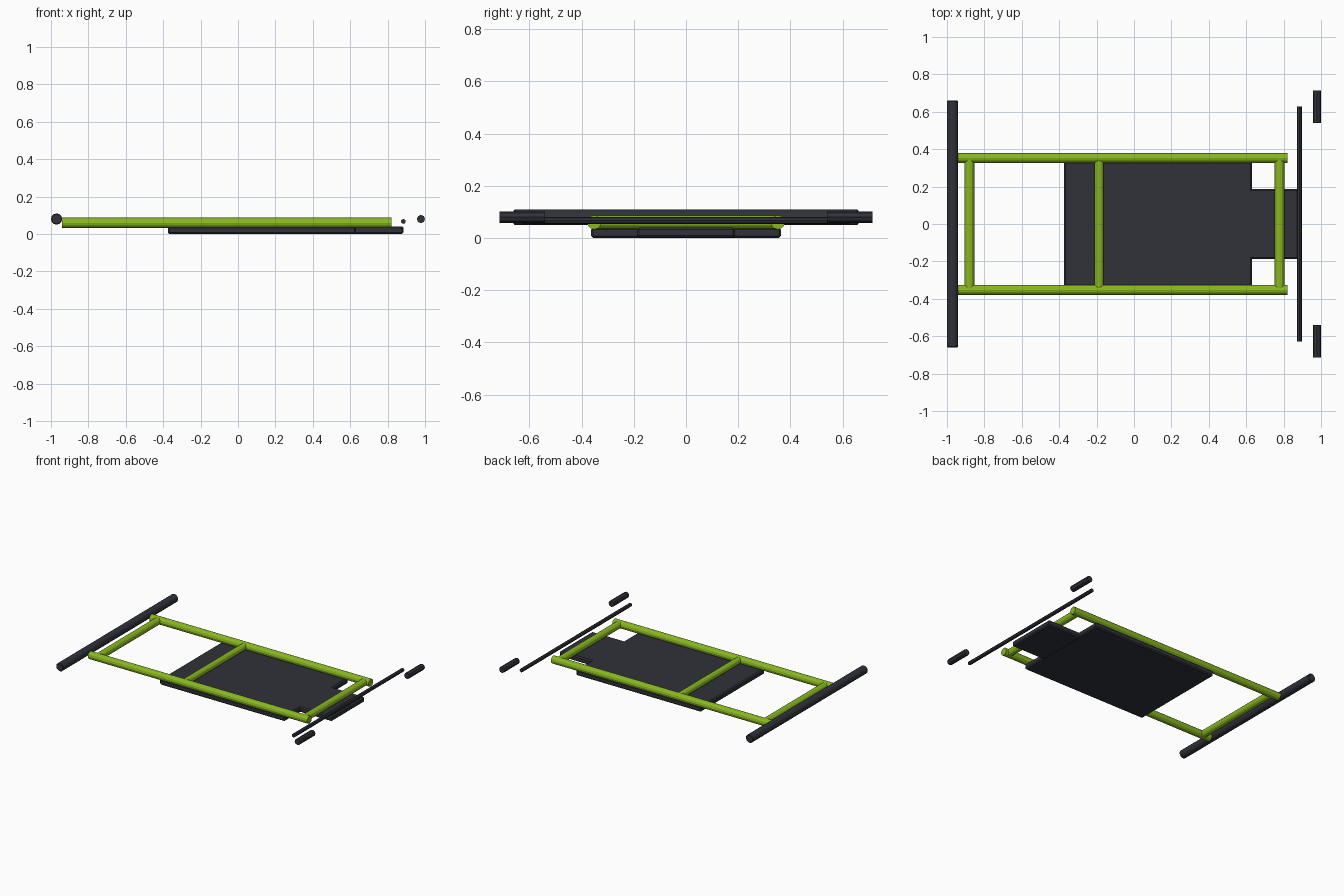
import bpy
import math

if "Cube" in bpy.data.objects:
    bpy.data.objects.remove(bpy.data.objects["Cube"])


def material(name, color):
    m = bpy.data.materials.new(name)
    m.diffuse_color = color
    m.use_nodes = True
    m.node_tree.nodes["Principled BSDF"].inputs["Base Color"].default_value = m.diffuse_color
    return m


GREEN = material("green_paint", (0.25, 0.48, 0.015, 1))
DARK = material("dark_metal", (0.03, 0.032, 0.042, 1))


def finish(obj, name, mat, bevel):
    obj.name = name
    obj.data.materials.append(mat)
    if bevel:
        mod = obj.modifiers.new("bevel", 'BEVEL')
        mod.width = bevel
        mod.segments = 1
        mod.limit_method = 'ANGLE'
        mod.angle_limit = math.radians(50)
    return obj


def tube(name, axis, lo, hi, a, z, radius, sides, mat, bevel=0):
    """Round bar along x or y from lo to hi; a is the other horizontal coordinate."""
    mid = (lo + hi) / 2
    loc, rot = ((mid, a, z), (0, math.pi / 2, 0)) if axis == 'x' else \
               ((a, mid, z), (math.pi / 2, 0, 0))
    bpy.ops.mesh.primitive_cylinder_add(vertices=sides, radius=radius, depth=hi - lo,
                                        location=loc, rotation=rot)
    return finish(bpy.context.object, name, mat, bevel)


def plate(name, x0, x1, half_y, z0, z1):
    bpy.ops.mesh.primitive_cube_add(size=1, location=((x0 + x1) / 2, 0, (z0 + z1) / 2))
    obj = bpy.context.object
    obj.scale = (x1 - x0, 2 * half_y, z1 - z0)
    bpy.ops.object.transform_apply(location=False, rotation=False, scale=True)
    return finish(obj, name, DARK, 0.008)


# Ladder frame: two long rails and three cross tubes
for side, s in (("left", 1), ("right", -1)):
    tube(f"{side}_rail", 'x', -0.94, 0.82, s * 0.352, 0.06, 0.027, 12, GREEN)
for name, x, r in (("front_cross_tube", -0.88, 0.026),
                   ("middle_cross_tube", -0.187, 0.024),
                   ("rear_cross_tube", 0.778, 0.026)):
    tube(name, 'y', -0.352, 0.352, x, 0.06, r, 12, GREEN)

# Floor pan with narrow tail section
plate("floor_pan", -0.375, 0.63, 0.364, 0.0, 0.04)
plate("tail_pan", 0.60, 0.885, 0.188, 0.001, 0.04)

# Bumper bar, thin axle and the two stub bars
tube("bumper_bar", 'y', -0.66, 0.66, -0.97, 0.08, 0.03, 12, DARK, 0.004)
tube("thin_axle", 'y', -0.627, 0.627, 0.884, 0.067, 0.013, 8, DARK)
for side, s in (("left", 1), ("right", -1)):
    lo, hi = sorted((s * 0.54, s * 0.715))
    tube(f"{side}_stub_bar", 'y', lo, hi, 0.978, 0.08, 0.022, 8, DARK)
